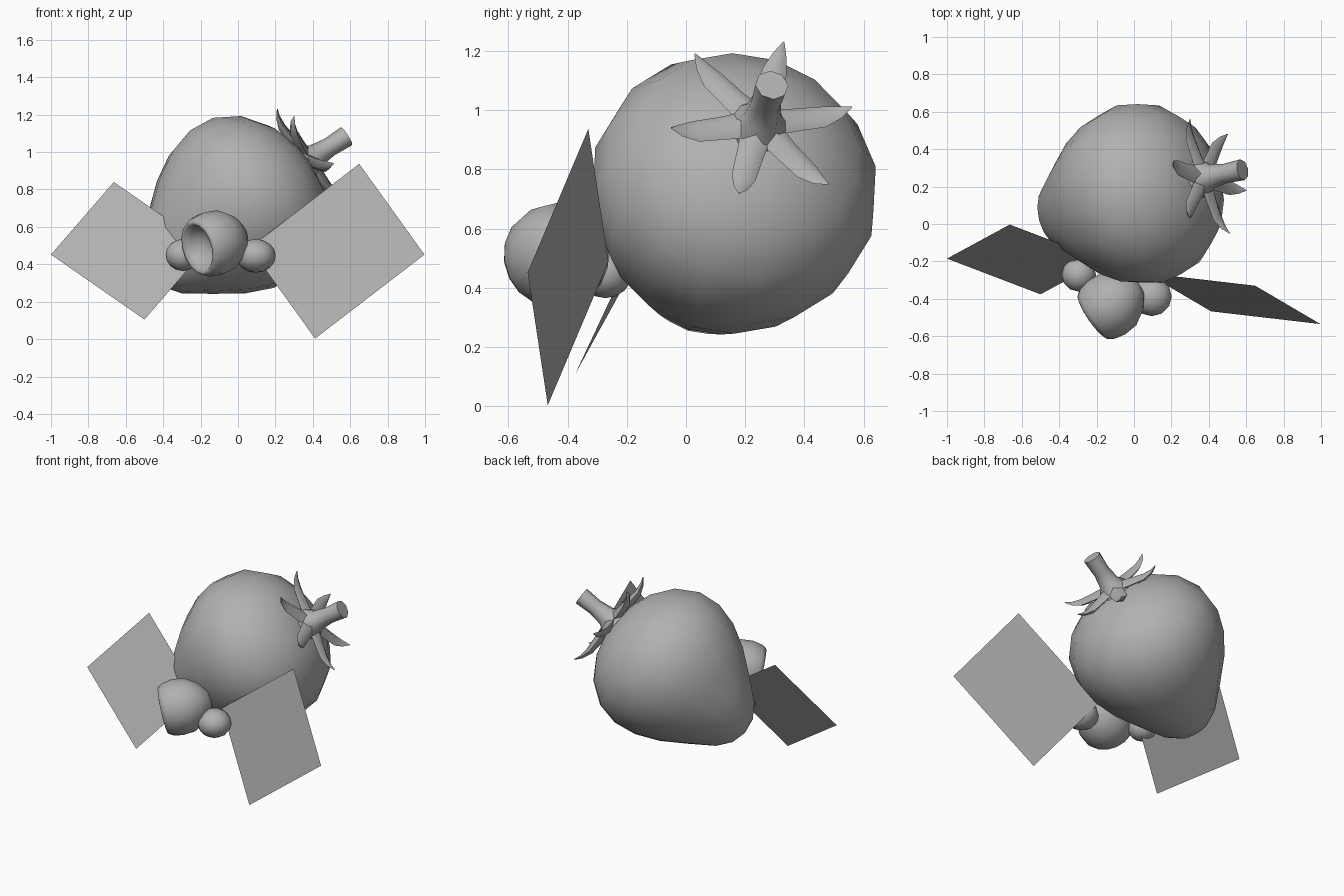
import bpy, bmesh, math
from mathutils import Vector

if "Cube" in bpy.data.objects:
    bpy.data.objects.remove(bpy.data.objects["Cube"])

GREY = bpy.data.materials.new("mid_grey")
GREY.diffuse_color = (0.44, 0.44, 0.44, 1)
GREY.use_nodes = True
GREY.node_tree.nodes["Principled BSDF"].inputs["Base Color"].default_value = GREY.diffuse_color


def finish(name, bm, angle=None):
    bmesh.ops.recalc_face_normals(bm, faces=bm.faces)
    me = bpy.data.meshes.new(name)
    bm.to_mesh(me)
    bm.free()
    me.materials.append(GREY)
    ob = bpy.data.objects.new(name, me)
    bpy.context.collection.objects.link(ob)
    if angle:
        bpy.ops.object.select_all(action='DESELECT')
        ob.select_set(True)
        bpy.context.view_layer.objects.active = ob
        bpy.ops.object.shade_smooth_by_angle(angle=math.radians(angle))
    return ob


def bridge(bm, a, b):
    n = len(a)
    for i in range(n):
        bm.faces.new((a[i], a[(i + 1) % n], b[(i + 1) % n], b[i]))


def lathe(name, origin, axis, profile, sides, angle):
    """Revolve (distance along axis, radius) points about a tilted axis."""
    bm = bmesh.new()
    o, q = Vector(origin), Vector(axis).to_track_quat('Z', 'Y')
    rings = []
    for s, r in profile:
        rings.append([bm.verts.new(o + q @ Vector((
            r * math.cos(2 * math.pi * i / sides),
            r * math.sin(2 * math.pi * i / sides), s))) for i in range(sides)])
    for a, b in zip(rings, rings[1:]):
        bridge(bm, a, b)
    bm.faces.new(rings[0])
    bm.faces.new(rings[-1])
    bmesh.ops.remove_doubles(bm, verts=bm.verts, dist=0.0005)
    return finish(name, bm, angle)


# Berry body, tilted with its narrow end down and to the left
lathe("berry_body", (0.03, 0.16, 0.725), (0.77, 0.2, 0.6),
      [(-0.64, 0), (-0.62, 0.095), (-0.56, 0.18), (-0.42, 0.288), (-0.28, 0.39),
       (-0.14, 0.46), (0, 0.49), (0.14, 0.468), (0.27, 0.382), (0.36, 0.25),
       (0.40, 0.12), (0.40, 0)], 16, 80)

# Stem, flared where it meets the sepals
AX = Vector((0.806, 0.19, 0.56)).normalized()
BASE = Vector((0.35, 0.242, 0.938))
END = Vector((0.58, 0.29, 1.085))
L = (END - BASE).length
lathe("stem", BASE, END - BASE,
      [(-0.03, 0), (-0.03, 0.12), (0.03, 0.10), (0.08, 0.065), (L * 0.6, 0.052),
       (L, 0.057), (L, 0)], 8, 50)

# Six curled sepals around the stem
bm = bmesh.new()
for tip in [(0.30, 0.03, 1.19), (0.21, 0.33, 1.23), (0.30, 0.56, 1.01),
            (0.50, 0.48, 0.75), (0.60, 0.18, 0.72), (0.51, -0.05, 0.94)]:
    tip = Vector(tip)
    side = AX.cross(tip - BASE).normalized()
    prev = None
    for t, lift, w, h in [(0.1, 0.025, 0.055, 0.035), (0.4, 0.0, 0.046, 0.03),
                          (0.7, -0.02, 0.042, 0.022), (0.88, -0.016, 0.024, 0.012),
                          (1, 0, 0.003, 0.003)]:
        p = BASE.lerp(tip, t) + AX * lift
        ring = [bm.verts.new(v) for v in
                (p + side * w, p + AX * h, p - side * w, p - AX * h)]
        if prev:
            bridge(bm, prev, ring)
        else:
            bm.faces.new(ring)
        prev = ring
    bm.faces.new(prev)
finish("sepals", bm, 70)

# Hollow bell-shaped cup at the front, opening towards the left and front
lathe("front_cup", (-0.21, -0.49, 0.488), (-0.80, -0.55, -0.24),
      [(-0.30, 0), (-0.285, 0.06), (-0.235, 0.122), (-0.16, 0.168), (-0.08, 0.175),
       (-0.02, 0.163), (0.005, 0.148), (0.005, 0.13),
       (-0.03, 0.112), (-0.08, 0.075), (-0.095, 0)], 16, 80)

# Small round buds on each side of the cup
for name, c, r in [("left_bud", (-0.295, -0.272, 0.45), (0.092, 0.09, 0.085)),
                   ("right_bud", (0.095, -0.388, 0.445), (0.107, 0.105, 0.09))]:
    bm = bmesh.new()
    bmesh.ops.create_uvsphere(bm, u_segments=12, v_segments=8, radius=1)
    for v in bm.verts:
        v.co = Vector(c) + Vector(a * b for a, b in zip(v.co, r))
    finish(name, bm, 80)

# Flat leaves, each a parallelogram from three corners
for name, a, b, c in [
        ("right_leaf", (0.648, -0.33, 0.937), (0.997, -0.535, 0.452), (0.412, -0.467, 0.003)),
        ("left_leaf", (-0.664, -0.003, 0.84), (-1.0, -0.185, 0.452), (-0.5, -0.376, 0.105))]:
    bm = bmesh.new()
    a, b, c = Vector(a), Vector(b), Vector(c)
    bm.faces.new([bm.verts.new(p) for p in (a, b, c, a + c - b)])
    finish(name, bm)
